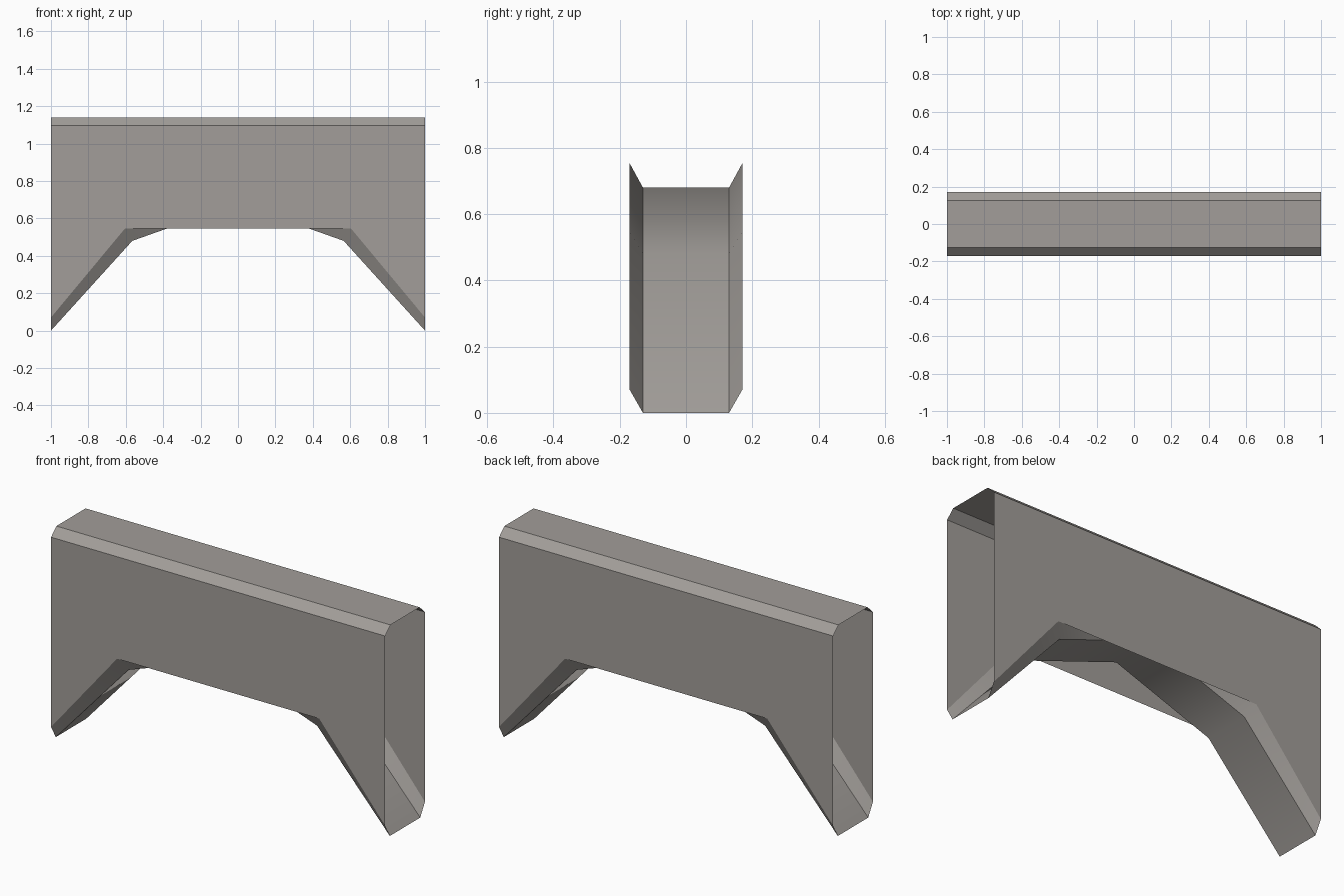
import bpy, bmesh

if "Cube" in bpy.data.objects:
    bpy.data.objects.remove(bpy.data.objects["Cube"])

stone = bpy.data.materials.new("warm_grey_stone")
stone.diffuse_color = (0.36, 0.34, 0.32, 1)
stone.use_nodes = True
stone.node_tree.nodes["Principled BSDF"].inputs["Base Color"].default_value = stone.diffuse_color

# Half arch curve, end to crown: (outer x, outer z) on the walls, (inner x, inner z) on the underside
half = [((1.0, 0.07), (1.0, 0.0)), ((0.605, 0.545), (0.565, 0.48)), ((0.0, 0.753), (0.0, 0.68))]
mirror = lambda k: tuple((-x, z) for x, z in k)
knots = [mirror(k) for k in half] + half[-2::-1]

WALL, SOFFIT, TOP = 0.17, 0.13, 0.125
TOP_Z, BEVEL_Z = 1.14, 1.097

bm = bmesh.new()
V = bm.verts.new
outer, inner, ends = {}, {}, {}
for s in (-1, 1):
    outer[s] = [V((o[0], s * WALL, o[1])) for o, i in knots]
    inner[s] = [V((i[0], s * SOFFIT, i[1])) for o, i in knots]
    bevel = [V((x, s * WALL, BEVEL_Z)) for x in (-1, 1)]
    top = [V((x, s * TOP, TOP_Z)) for x in (-1, 1)]
    ends[s] = top

    def face(vs):
        return bm.faces.new(vs if s < 0 else vs[::-1])

    # Flat wall, upper bevel, and bevel following the arch
    face(outer[s] + bevel[::-1])
    face([bevel[0], bevel[1], top[1], top[0]])
    for a in range(len(knots) - 1):
        face([inner[s][a], inner[s][a + 1], outer[s][a + 1], outer[s][a]]).smooth = True

# Top slab and arch underside; the two ends stay open
bm.faces.new([ends[-1][0], ends[-1][1], ends[1][1], ends[1][0]])
for a in range(len(knots) - 1):
    f = bm.faces.new([inner[-1][a], inner[1][a], inner[1][a + 1], inner[-1][a + 1]])
    f.smooth = True

# Sharp lengthwise edges, smooth only along the arch
for s in (-1, 1):
    for row in (outer[s], inner[s]):
        for a, b in zip(row, row[1:]):
            bm.edges.get((a, b)).smooth = False

# Split the concave walls into clean triangles
bmesh.ops.triangulate(bm, faces=[f for f in bm.faces if len(f.verts) > 4])

mesh = bpy.data.meshes.new("arch_block")
bm.to_mesh(mesh)
bm.free()
mesh.materials.append(stone)
bpy.context.collection.objects.link(bpy.data.objects.new("arch_block", mesh))
